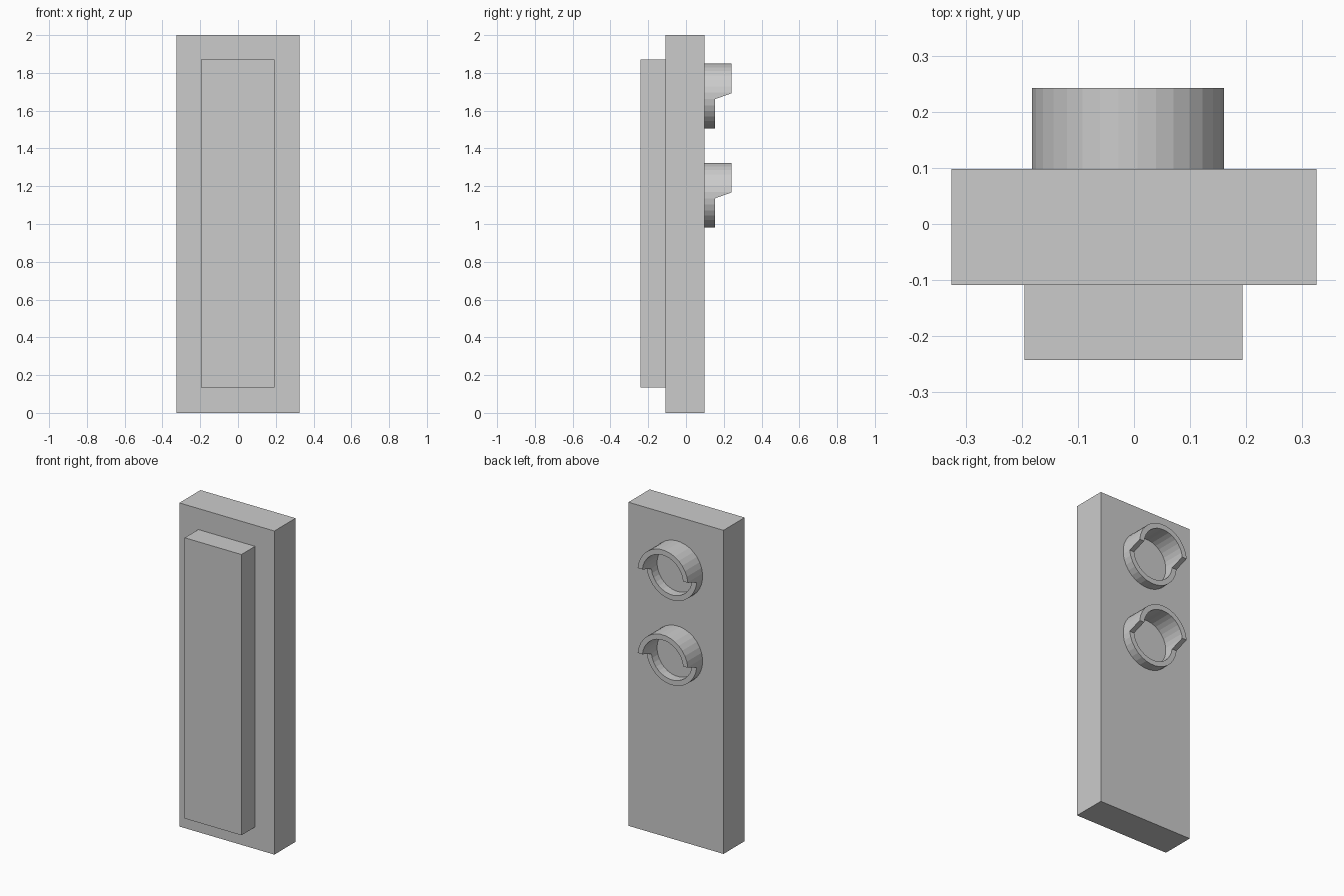
import bpy, bmesh, math

if "Cube" in bpy.data.objects:
    bpy.data.objects.remove(bpy.data.objects["Cube"])


def new_object(name, bm):
    bmesh.ops.recalc_face_normals(bm, faces=bm.faces)
    mesh = bpy.data.meshes.new(name)
    bm.to_mesh(mesh)
    bm.free()
    obj = bpy.data.objects.new(name, mesh)
    bpy.context.collection.objects.link(obj)
    return obj


def prism(name, x0, x1, profile):
    """Extrude a (y, z) profile from x0 to x1."""
    bm = bmesh.new()
    a = [bm.verts.new((x0, y, z)) for y, z in profile]
    b = [bm.verts.new((x1, y, z)) for y, z in profile]
    bm.faces.new(a)
    bm.faces.new(b)
    n = len(profile)
    for i in range(n):
        j = (i + 1) % n
        bm.faces.new((a[i], a[j], b[j], b[i]))
    return new_object(name, bm)


def box(name, x0, x1, y0, y1, z0, z1):
    return prism(name, x0, x1, [(y0, z0), (y1, z0), (y1, z1), (y0, z1)])


def tube(name, cx, cz, section, sides=32):
    """Revolve a closed (radius, y) section around the y axis."""
    bm = bmesh.new()
    rings = []
    for i in range(sides):
        t = (i + 0.5) * 2 * math.pi / sides
        rings.append([bm.verts.new((cx + r * math.cos(t), y, cz + r * math.sin(t)))
                      for r, y in section])
    n = len(section)
    for i in range(sides):
        p, q = rings[i], rings[(i + 1) % sides]
        for k in range(n):
            m = (k + 1) % n
            bm.faces.new((p[k], p[m], q[m], q[k]))
    return new_object(name, bm)


# Housing slab and raised front panel
BACK = 0.098
box("housing", -0.325, 0.325, -0.109, BACK, 0, 2)
box("front_panel", -0.195, 0.193, -0.242, -0.109, 0.135, 1.87)

# Two hooded lamp rings on the back: full collar below, visor above
CX, R_OUT, R_IN = -0.0105, 0.172, 0.140
STEP, TIP = 0.154, 0.242
for label, cz in (("upper", 1.678), ("lower", 1.153)):
    ring = tube(label + "_lamp_hood", CX, cz,
                [(R_OUT, BACK), (R_OUT, TIP), (R_IN, TIP), (R_IN, BACK)])
    # Sloped cut that leaves the visor over the upper half
    cutter = prism(label + "_hood_cutter", CX - 0.3, CX + 0.3,
                   [(STEP, cz - 0.017), (STEP, cz - 0.3),
                    (0.3, cz - 0.3), (0.3, cz + 0.035)])
    cutter.hide_render = True
    cutter.hide_viewport = True
    cut = ring.modifiers.new("visor_cut", 'BOOLEAN')
    cut.operation = 'DIFFERENCE'
    cut.solver = 'EXACT'
    cut.object = cutter
